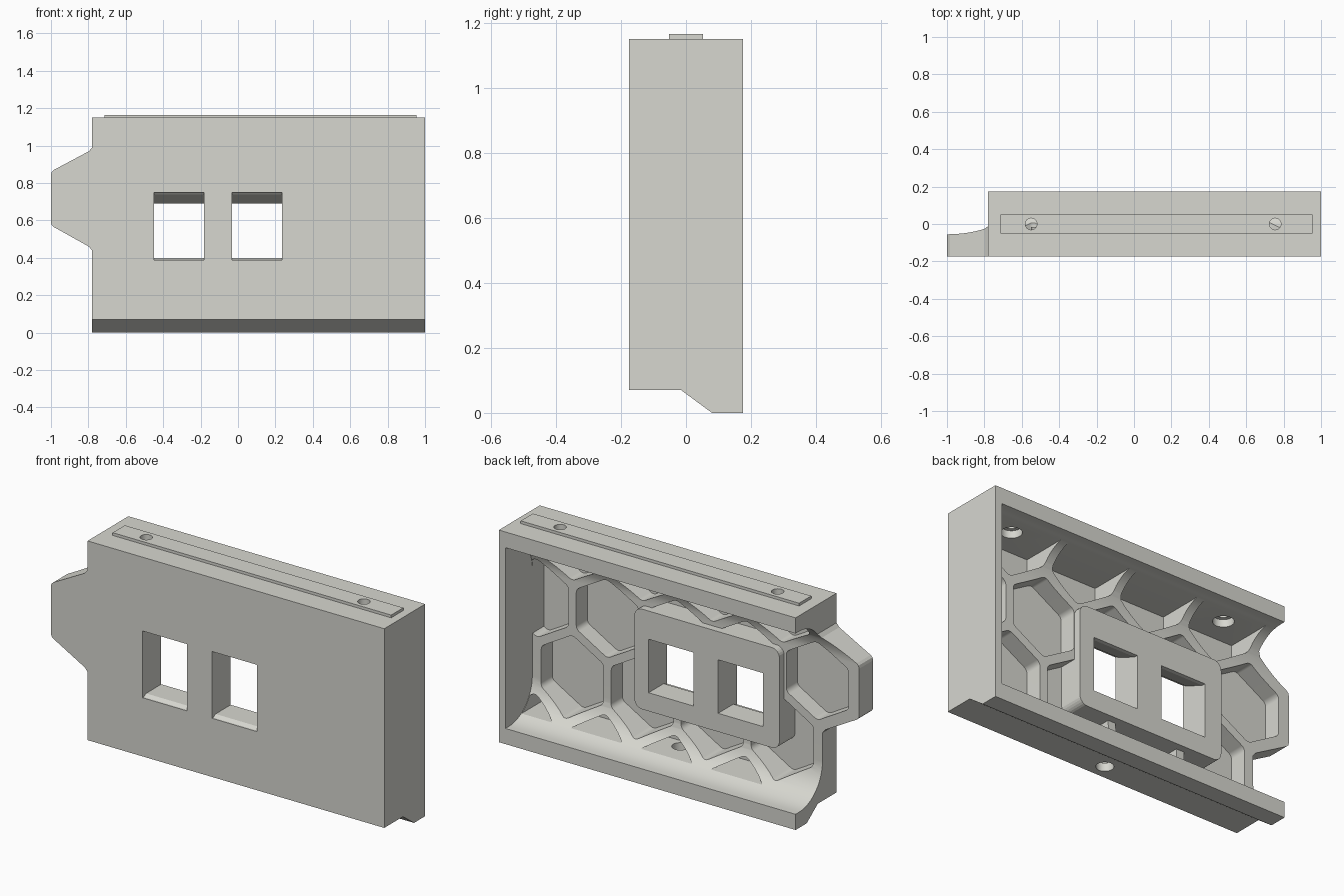
import bpy, bmesh, math
from mathutils import Vector

if "Cube" in bpy.data.objects:
    bpy.data.objects.remove(bpy.data.objects["Cube"])

grey = bpy.data.materials.new("light_grey")
grey.diffuse_color = (0.68, 0.68, 0.63, 1)
grey.use_nodes = True
grey.node_tree.nodes["Principled BSDF"].inputs["Base Color"].default_value = grey.diffuse_color


def rounded(pts, r, n=6):
    """Round every corner of a convex 2D polygon."""
    out = []
    for i, p in enumerate(pts):
        p = Vector(p)
        a = (Vector(pts[i - 1]) - p).normalized()
        b = (Vector(pts[(i + 1) % len(pts)]) - p).normalized()
        half = a.angle(b) / 2
        d = r / math.tan(half)
        c = p + (a + b).normalized() * (r / math.sin(half))
        s, e = p + a * d - c, p + b * d - c
        a0 = math.atan2(s.y, s.x)
        turn = (math.atan2(e.y, e.x) - a0 + math.pi) % (2 * math.pi) - math.pi
        for k in range(n + 1):
            t = a0 + turn * k / n
            out.append((c.x + r * math.cos(t), c.y + r * math.sin(t)))
    return out


def clip(pts, axis, limit, sign):
    """Keep the part of a convex polygon where sign * coordinate <= sign * limit."""
    out = []
    for i, q in enumerate(pts):
        p = pts[i - 1]
        dp, dq = sign * (p[axis] - limit), sign * (q[axis] - limit)
        if dp * dq < 0:
            t = dp / (dp - dq)
            out.append((p[0] + (q[0] - p[0]) * t, p[1] + (q[1] - p[1]) * t))
        if dq <= 0:
            out.append(q)
    return out


def prism(name, polys, axis, lo, hi):
    """Extrude 2D outlines along an axis: x takes (y, z), y takes (x, z), z takes (x, y)."""
    def place(p, h):
        return {"x": (h, p[0], p[1]), "y": (p[0], h, p[1]), "z": (p[0], p[1], h)}[axis]
    bm = bmesh.new()
    for pts in polys:
        a = [bm.verts.new(place(p, lo)) for p in pts]
        b = [bm.verts.new(place(p, hi)) for p in pts]
        bm.faces.new(a)
        bm.faces.new(b[::-1])
        for i in range(len(pts)):
            j = (i + 1) % len(pts)
            bm.faces.new((a[j], a[i], b[i], b[j]))
    bmesh.ops.recalc_face_normals(bm, faces=bm.faces)
    me = bpy.data.meshes.new(name)
    bm.to_mesh(me)
    bm.free()
    me.materials.append(grey)
    ob = bpy.data.objects.new(name, me)
    bpy.context.collection.objects.link(ob)
    return ob


def combine(ob, other, op):
    m = ob.modifiers.new("bool", "BOOLEAN")
    m.operation, m.object, m.solver = op, other, "EXACT"
    dg = bpy.context.evaluated_depsgraph_get()
    me = bpy.data.meshes.new_from_object(ob.evaluated_get(dg))
    ob.modifiers.clear()
    ob.data = me
    bpy.data.objects.remove(other)


def rect(x0, x1, y0, y1):
    return [(x0, y0), (x1, y0), (x1, y1), (x0, y1)]


def circle(x, y, r, n=32):
    return [(x + r * math.cos(2 * math.pi * i / n), y + r * math.sin(2 * math.pi * i / n)) for i in range(n)]


# Main block with the stepped underside
panel = prism("panel", [[(-.175, .07), (-.015, .07), (.08, 0), (.175, 0), (.175, 1.15), (-.175, 1.15)]],
              "x", -.78, 1.0)

# Side tab
tab = prism("tab", [[(-.7, .44), (-.78, .44), (-.797, .46), (-.985, .565), (-.996, .575), (-1, .59), (-1, .845),
                     (-.996, .86), (-.985, .87), (-.797, .97), (-.78, .99), (-.7, .99)]], "y", -.175, .17)
combine(panel, tab, "UNION")

# Open back with concave fillets under the top and bottom walls
RIB, R, LOW, HIGH = -.055, .2, .085, 1.065
arc = [k * math.pi / 24 for k in range(13)]
lower = [(RIB + R - R * math.sin(t), LOW + R - R * math.cos(t)) for t in arc]
upper = [(y, LOW + HIGH - z) for y, z in lower]
cavity = prism("cavity", [[(.3, LOW)] + lower + upper[::-1] + [(.3, HIGH)]], "x", -1.2, .96)
combine(panel, cavity, "DIFFERENCE")

# Honeycomb pockets
PITCH, APOTHEM = .42, .187
hexes = []
for row in range(-2, 2):
    z = .715 + row * PITCH * .866
    for col in range(5):
        x = -.75 + PITCH * (col + .5 * (row % 2))
        if x > 1.05 or (row == -2 and col == 0):
            continue
        size = APOTHEM / math.cos(math.pi / 6)
        pts = rounded([(x + size * math.sin(k * math.pi / 3), z + size * math.cos(k * math.pi / 3))
                       for k in range(6)], .035)
        for axis, limit, sign in ((0, .958, 1), (1, .115, -1), (1, 1.06, 1)):
            pts = clip(pts, axis, limit, sign)
        if len(pts) > 2:
            hexes.append(pts)
combine(panel, prism("pockets", hexes, "y", -.15, .3), "DIFFERENCE")

# Raised frame around the two windows
combine(panel, prism("window_frame", [rounded(rect(-.55, .32, .30, .843), .045)], "y", -.16, -.015), "UNION")

# Windows with a sloping head
for x in (-.45, -.033):
    window = prism("window", [[(-.3, .388), (-.165, .388), (-.145, .40), (.1, .40), (.1, .69), (-.035, .69),
                               (-.155, .74), (-.165, .75), (-.3, .75)]], "x", x, x + .268)
    combine(panel, window, "DIFFERENCE")

# Top locating strip
strip = prism("top_strip", [rect(-.715, .955, -.052, .052)], "z", 1.12, 1.165)
combine(panel, strip, "UNION")

# Screw holes: two stepped ones in the top, one in the underside
for x in (-.55, .755):
    combine(panel, prism("hole", [circle(x, 0, .031)], "z", 1.0, 1.3), "DIFFERENCE")
    combine(panel, prism("counterbore", [circle(x, 0, .052)], "z", 1.0, 1.10), "DIFFERENCE")
combine(panel, prism("lower_hole", [circle(.1, -.095, .043)], "z", -.1, .2), "DIFFERENCE")

# Smooth the curved surfaces, keep edges sharp and flats flat
bpy.ops.object.select_all(action="DESELECT")
panel.select_set(True)
bpy.context.view_layer.objects.active = panel
bpy.ops.object.shade_smooth_by_angle(angle=math.radians(14))
weighted = panel.modifiers.new("flat_faces", "WEIGHTED_NORMAL")
weighted.keep_sharp = True
